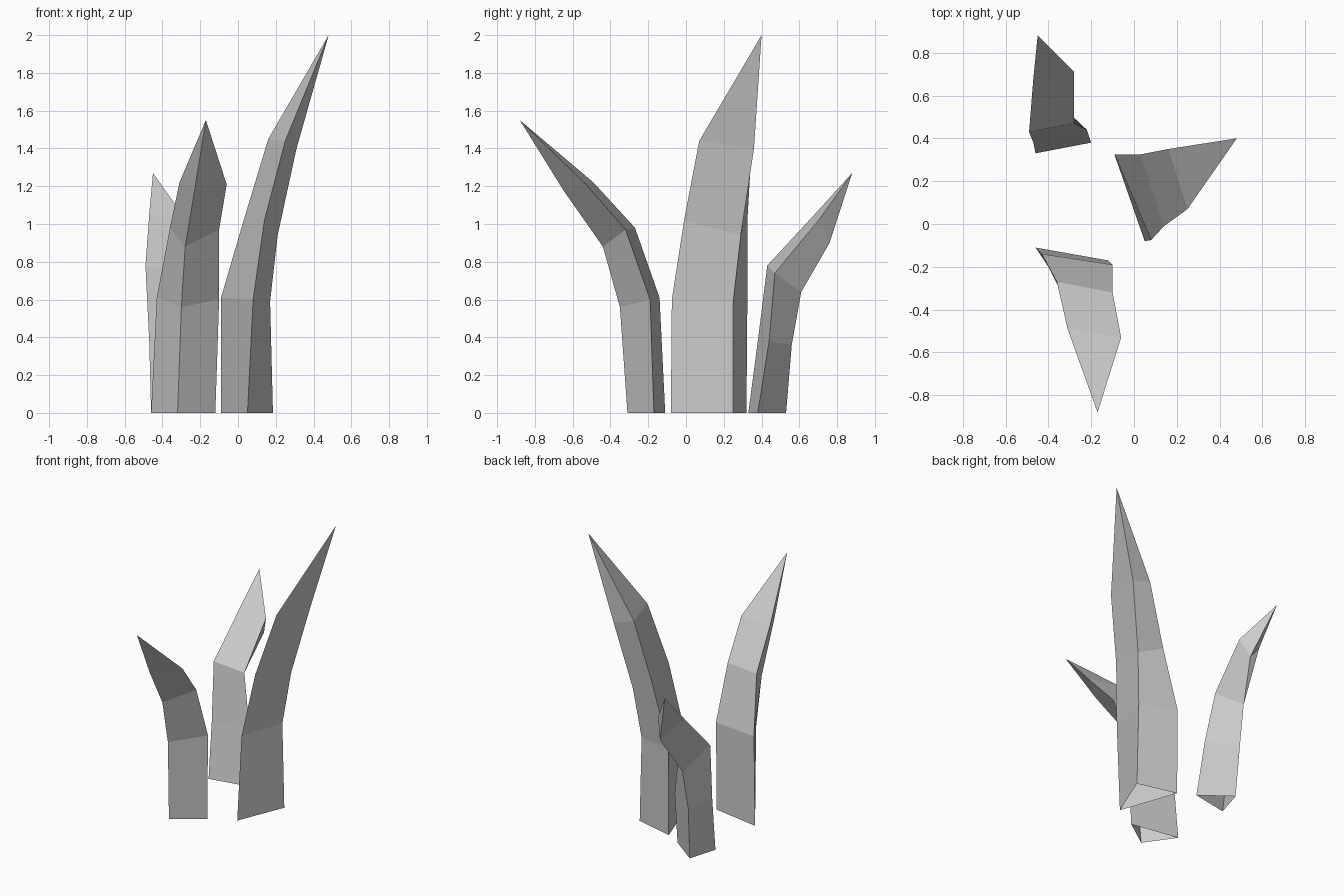
import bpy
import bmesh

default_cube = bpy.data.objects.get("Cube")
if default_cube:
    bpy.data.objects.remove(default_cube, do_unlink=True)


def make_material(name, colour):
    material = bpy.data.materials.new(name)
    material.use_nodes = True
    material.diffuse_color = colour
    shader = next(n for n in material.node_tree.nodes if n.type == "BSDF_PRINCIPLED")
    shader.inputs["Base Color"].default_value = colour
    shader.inputs["Roughness"].default_value = .9
    return material


def make_blade(name, material, tip, edges):
    """Skin three rising edge paths into an open-based blade ending in a point."""
    bm = bmesh.new()
    paths = [[bm.verts.new(point) for point in path] for path in edges]
    point = bm.verts.new(tip)

    for path, following in zip(paths, paths[1:] + paths[:1]):
        # Side panels between neighbouring edges
        for low in range(len(path) - 1):
            bm.faces.new((path[low], following[low], following[low + 1], path[low + 1]))
        # Pointed end panel
        bm.faces.new((path[-1], following[-1], point))

    bmesh.ops.recalc_face_normals(bm, faces=bm.faces[:])
    mesh = bpy.data.meshes.new(name)
    bm.to_mesh(mesh)
    bm.free()
    mesh.materials.append(material)
    blade = bpy.data.objects.new(name, mesh)
    bpy.context.collection.objects.link(blade)
    return blade


grey = make_material("plain grey", (.6, .6, .6, 1))

# Front blade: right edge, outer keel, left edge
make_blade("front_blade", grey, (-.17, -.88, 1.55), [
    [(-.46, -.11, 0), (-.43, -.14, .61), (-.36, -.27, .98), (-.31, -.49, 1.22)],
    [(-.32, -.31, 0), (-.3, -.35, .56), (-.28, -.44, .88), (-.23, -.65, 1.18)],
    [(-.12, -.17, 0), (-.1, -.19, .6), (-.1, -.32, .97), (-.06, -.53, 1.21)],
])

# Tall blade: back edge, front edge, outer keel
make_blade("tall_blade", grey, (.48, .4, 2), [
    [(-.09, .32, 0), (-.09, .325, .61), (.03, .325, 1.02), (.16, .35, 1.45)],
    [(.05, -.08, 0), (.08, -.075, .6), (.14, -.01, 1.02), (.25, .07, 1.44)],
    [(.185, .25, 0), (.17, .25, .59), (.21, .29, .94), (.31, .36, 1.4)],
])

# Back blade: right edge, left edge, outer keel
make_blade("back_blade", grey, (-.45, .88, 1.27), [
    [(-.46, .33, 0), (-.47, .38, .38), (-.49, .43, .78), (-.47, .68, 1.05)],
    [(-.2, .38, 0), (-.22, .44, .38), (-.28, .47, .74), (-.28, .71, 1.03)],
    [(-.4, .53, 0), (-.41, .56, .36), (-.4, .61, .64), (-.33, .76, .9)],
])
